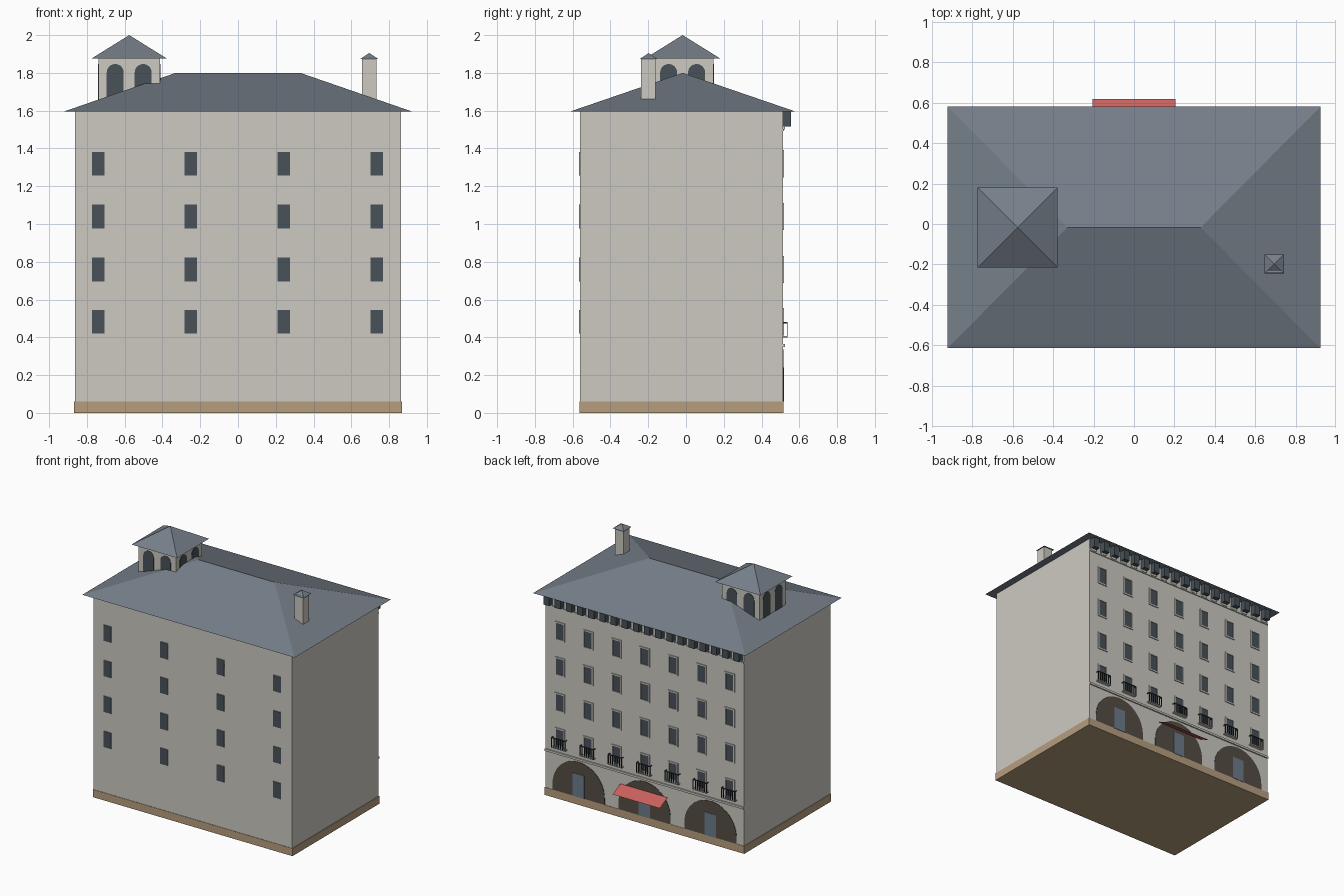
import bpy
import bmesh
from math import sin, cos, pi
from mathutils import Matrix, Vector

default = bpy.data.objects.get("Cube")
if default:
    bpy.data.objects.remove(default)


def material(name, rgb):
    m = bpy.data.materials.new(name)
    m.use_nodes = True
    m.diffuse_color = (*rgb, 1)
    m.node_tree.nodes["Principled BSDF"].inputs["Base Color"].default_value = (*rgb, 1)
    return m


WALL = material("pale stone", (0.61, 0.59, 0.54))
ROOF = material("slate roof", (0.18, 0.21, 0.25))
GLASS = material("dark glass", (0.065, 0.085, 0.10))
BASE = material("tan base", (0.47, 0.34, 0.21))
ARCH = material("brown archway", (0.09, 0.074, 0.056))
DOOR = material("blue grey door", (0.15, 0.20, 0.26))
CLOTH = material("red awning", (0.58, 0.12, 0.11))
IRON = material("dark iron", (0.03, 0.035, 0.04))


def finish(name, bm, mat):
    bmesh.ops.recalc_face_normals(bm, faces=bm.faces)
    mesh = bpy.data.meshes.new(name)
    bm.to_mesh(mesh)
    bm.free()
    mesh.materials.append(mat)
    ob = bpy.data.objects.new(name, mesh)
    bpy.context.collection.objects.link(ob)
    return ob


def boxes(name, items, mat):
    """Each item is (centre, size)."""
    bm = bmesh.new()
    for c, s in items:
        m = Matrix.Translation(c) @ Matrix.Diagonal((*s, 1))
        bmesh.ops.create_cube(bm, size=1, matrix=m)
    return finish(name, bm, mat)


def hip_roof(name, centre, half, z0, z1, ridge=0):
    """Flat-bottomed hip roof; ridge is half the ridge length."""
    cx, cy = centre
    bm = bmesh.new()
    pts = [(cx + sx * half[0], cy + sy * half[1], z0) for sx in (-1, 1) for sy in (-1, 1)]
    pts += [(cx + r, cy, z1) for r in {-ridge, ridge}]
    bmesh.ops.convex_hull(bm, input=[bm.verts.new(p) for p in pts])
    bmesh.ops.dissolve_limit(bm, angle_limit=0.01, verts=bm.verts, edges=bm.edges)
    return finish(name, bm, ROOF)


def add_arch(bm, x, z0, spring, radius, depth, place, steps=16):
    """Round-headed plate standing in the xz plane, thickened along y."""
    pts = [(x - radius, z0), (x + radius, z0)]
    pts += [(x + radius * cos(pi * i / steps), spring + radius * sin(pi * i / steps))
            for i in range(steps + 1)]
    front = bm.faces.new([bm.verts.new(place @ Vector((px, 0, pz))) for px, pz in pts])
    out = bmesh.ops.extrude_face_region(bm, geom=[front])["geom"]
    move = place.to_3x3() @ Vector((0, -depth, 0))
    bmesh.ops.translate(bm, vec=move, verts=[v for v in out if isinstance(v, bmesh.types.BMVert)])


FRONT, BACK = -0.56, 0.513
COLS = [0.735 - 0.246 * i for i in range(7)]
ROWS = [0.483, 0.759, 1.04, 1.318]
MID = (FRONT + BACK) / 2

# Main block, base and roof
boxes("main_walls", [((0, MID, 0.83), (1.725, BACK - FRONT, 1.54))], WALL)
boxes("base_course", [((0, MID, 0.03), (1.735, BACK - FRONT + 0.006, 0.06))], BASE)
hip_roof("main_roof", (0, -0.017), (0.923, 0.598), 1.595, 1.80, 0.33)

# Front windows: shallow stone surrounds with dark panes
front = [(x, z) for x in COLS[::2] for z in ROWS]
boxes("front_window_surrounds",
      [((x, FRONT - 0.001, z), (0.066, 0.008, 0.125)) for x, z in front], WALL)
boxes("front_window_panes",
      [((x, FRONT - 0.005, z), (0.066, 0.002, 0.125)) for x, z in front], GLASS)

# Rear windows with framed surrounds and sills
rear = [(x, z) for x in COLS for z in ROWS]
boxes("rear_window_panes",
      [((x, BACK, z), (0.066, 0.004, 0.125)) for x, z in rear], GLASS)
frame = []
for x, z in rear:
    frame += [((x + s * 0.038, BACK, z), (0.01, 0.014, 0.145)) for s in (-1, 1)]
    frame += [((x, BACK, z + s * 0.0675), (0.086, 0.014, 0.01)) for s in (-1, 1)]
boxes("rear_window_frames", frame, WALL)

# Balconies under the lowest rear windows
slabs, rails = [], []
for x in COLS:
    slabs.append(((x, BACK + 0.012, 0.402), (0.12, 0.026, 0.008)))
    rails.append(((x, BACK + 0.023, 0.477), (0.12, 0.005, 0.006)))
    rails += [((x + s * 0.058, BACK + 0.012, 0.477), (0.005, 0.026, 0.006)) for s in (-1, 1)]
    rails += [((x + i * 0.0193, BACK + 0.023, 0.44), (0.006, 0.005, 0.074)) for i in range(-3, 4)]
boxes("balcony_slabs", slabs, WALL)
boxes("balcony_railings", rails, IRON)

# Rear string courses and eave brackets
boxes("string_courses", [((0, BACK + 0.003, 0.358), (1.725, 0.014, 0.016)),
                         ((0, BACK + 0.002, 1.498), (1.725, 0.010, 0.012))], WALL)
brackets, blocks = [], []
for i in range(18):
    x = -0.825 + 1.65 * i / 17
    brackets.append(((x, BACK + 0.021, 1.556), (0.05, 0.044, 0.08)))
    blocks.append(((x, BACK + 0.004, 1.51), (0.05, 0.012, 0.02)))
boxes("eave_brackets", brackets, GLASS)
boxes("bracket_blocks", blocks, WALL)

# Ground floor archways, doors and awning on the rear
turn = Matrix.Translation((0, BACK - 0.002, 0)) @ Matrix.Rotation(pi, 4, 'Z')
bm = bmesh.new()
for x in (-0.573, 0, 0.573):
    add_arch(bm, x, 0.06, 0.11, 0.226, 0.005, turn, 24)
finish("rear_archways", bm, ARCH)
boxes("rear_doors", [((x, BACK + 0.002, 0.15), (0.1, 0.008, 0.18))
                     for x in (-0.573, 0, 0.573)], DOOR)
bm = bmesh.new()
sheet = bm.faces.new([bm.verts.new((x, y, z)) for x, y, z in (
    (-0.205, 0.522, 0.267), (0.205, 0.522, 0.267), (0.205, 0.619, 0.22), (-0.205, 0.619, 0.22))])
bmesh.ops.solidify(bm, geom=[sheet], thickness=0.004)
finish("awning", bm, CLOTH)

# Lookout tower with paired arched openings on each side
TX, TY, HALF = -0.576, -0.018, 0.163
boxes("tower_walls", [((TX, TY, 1.74), (2 * HALF, 2 * HALF, 0.28))], WALL)
hip_roof("tower_roof", (TX, TY), (0.198, 0.198), 1.877, 2.0)
bm = bmesh.new()
for k in range(4):
    side = (Matrix.Translation((TX, TY, 0)) @ Matrix.Rotation(k * pi / 2, 4, 'Z')
            @ Matrix.Translation((0, -HALF + 0.001, 0)))
    for x in (-0.074, 0.074):
        add_arch(bm, x, 1.64, 1.802, 0.045, 0.004, side, 12)
finish("tower_openings", bm, GLASS)

# Chimney
boxes("chimney", [((0.695, -0.2, 1.76), (0.075, 0.075, 0.24))], WALL)
hip_roof("chimney_cap", (0.695, -0.198), (0.048, 0.048), 1.873, 1.905)
